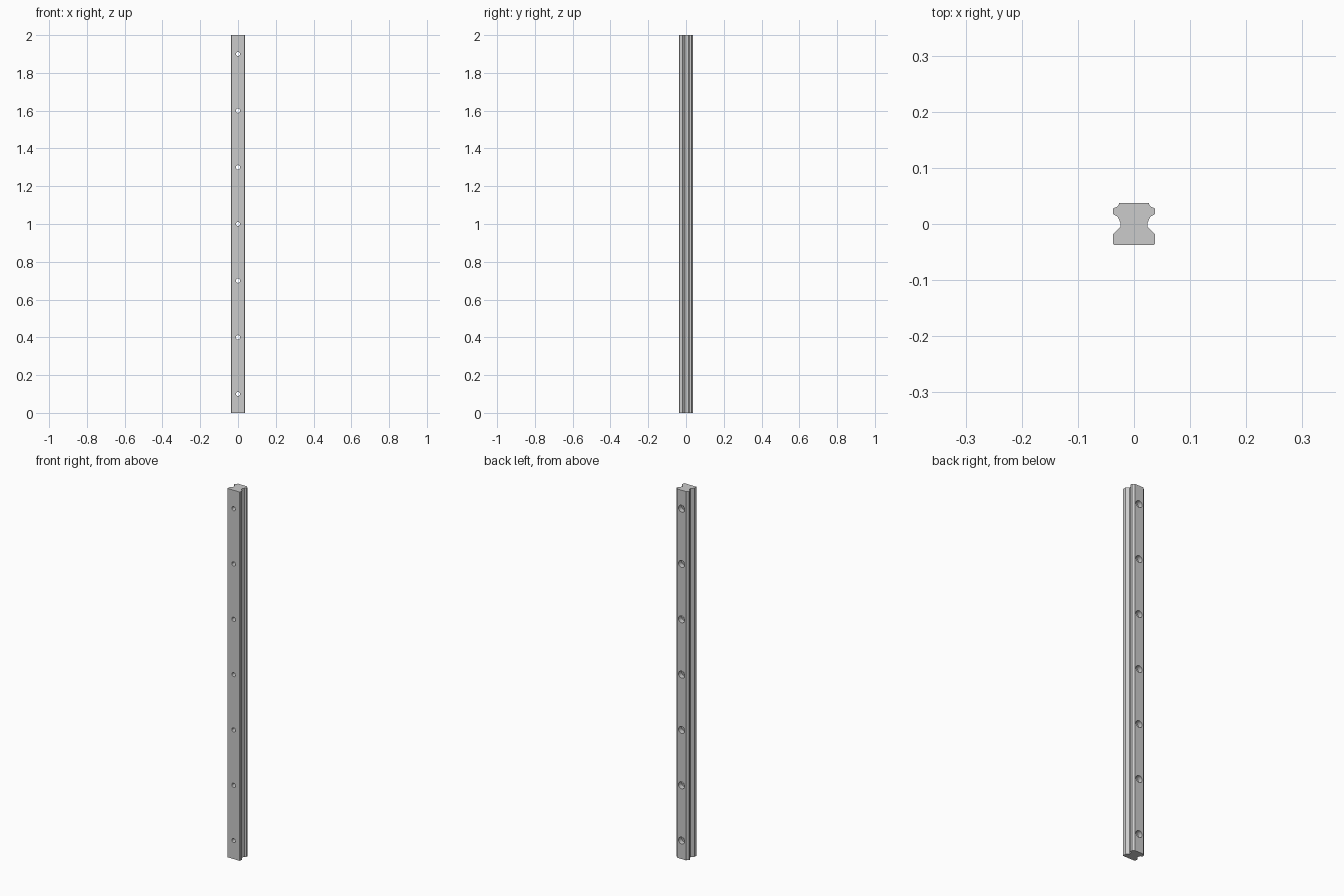
import bpy, bmesh, math
from mathutils import Matrix, Vector

if "Cube" in bpy.data.objects:
    bpy.data.objects.remove(bpy.data.objects["Cube"])

LENGTH, HALF = 2.0, 0.0375

# Right half of the rail section, top to bottom, mirrored for the left
half = [(0.0265, HALF), (0.0275, 0.0335), (0.0305, 0.0305), (0.0365, 0.0285),
        (HALF, 0.0265), (HALF, 0.0185), (0.0360, 0.0165), (0.0295, 0.0135),
        (0.0275, 0.0100), (0.0240, 0.0010), (0.0240, -0.0045),
        (HALF, -0.0180), (HALF, -0.0355), (0.0355, -HALF)]
section = half + [(-x, y) for x, y in reversed(half)]


def make_object(name, bm):
    bmesh.ops.recalc_face_normals(bm, faces=bm.faces)
    mesh = bpy.data.meshes.new(name)
    bm.to_mesh(mesh)
    bm.free()
    obj = bpy.data.objects.new(name, mesh)
    bpy.context.collection.objects.link(obj)
    return obj


# Rail: extruded section
bm = bmesh.new()
face = bm.faces.new([bm.verts.new((x, y, 0)) for x, y in section])
ext = bmesh.ops.extrude_face_region(bm, geom=[face])
verts = [v for v in ext["geom"] if isinstance(v, bmesh.types.BMVert)]
bmesh.ops.translate(bm, verts=verts, vec=(0, 0, LENGTH))
rail = make_object("rail", bm)

# Stepped screw holes: narrow through bore, wide counterbore from the back
R_BORE, R_HEAD, Y_STEP = 0.01125, 0.01875, HALF - 0.0265
steps = [(R_BORE, -0.06), (R_BORE, Y_STEP), (R_HEAD, Y_STEP), (R_HEAD, 0.06)]
N = 32
bm = bmesh.new()
for i in range(7):
    z = 0.1 + 0.3 * i
    rings = [[bm.verts.new((r * math.cos(2 * math.pi * k / N), y,
                            z + r * math.sin(2 * math.pi * k / N)))
              for k in range(N)] for r, y in steps]
    for a, b in zip(rings, rings[1:]):
        for k in range(N):
            j = (k + 1) % N
            bm.faces.new((a[k], a[j], b[j], b[k]))
    bm.faces.new(rings[0])
    bm.faces.new(rings[-1])
cutter = make_object("screw_hole_cutter", bm)
cutter.hide_render = True

# Cut the holes and apply
mod = rail.modifiers.new("holes", "BOOLEAN")
mod.operation = "DIFFERENCE"
mod.solver = "EXACT"
mod.object = cutter
bpy.context.view_layer.objects.active = rail
rail.select_set(True)
bpy.ops.object.modifier_apply(modifier=mod.name)
bpy.data.objects.remove(cutter, do_unlink=True)
bpy.ops.object.shade_smooth_by_angle(angle=math.radians(20))
